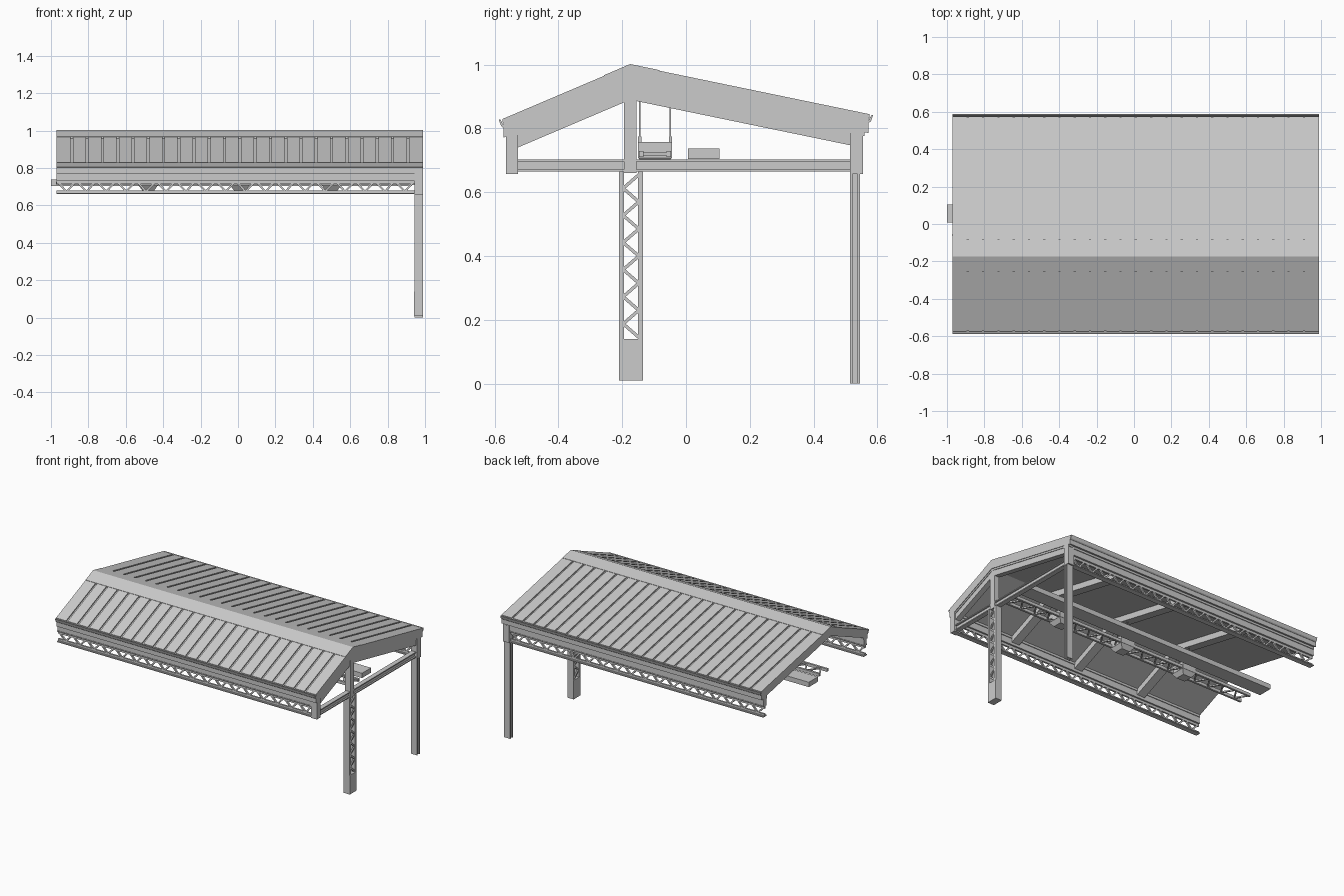
import bpy, bmesh
from mathutils import Vector, Matrix

if "Cube" in bpy.data.objects:
    bpy.data.objects.remove(bpy.data.objects["Cube"])

X0, X1 = -0.97, 0.99          # roof ends
RY = -0.175                   # ridge position


def finish(name, bm):
    bmesh.ops.recalc_face_normals(bm, faces=bm.faces[:])
    me = bpy.data.meshes.new(name)
    bm.to_mesh(me)
    bm.free()
    ob = bpy.data.objects.new(name, me)
    bpy.context.collection.objects.link(ob)
    return ob


def box(bm, x0, x1, y0, y1, z0, z1):
    m = Matrix.Translation(((x0 + x1) / 2, (y0 + y1) / 2, (z0 + z1) / 2))
    m = m @ Matrix.Diagonal((x1 - x0, y1 - y0, z1 - z0, 1))
    bmesh.ops.create_cube(bm, size=1, matrix=m)


def bar(bm, p, q, w, d, side):
    """Flat bar from p to q, width d along the side axis."""
    p, q, s = Vector(p), Vector(q), Vector(side)
    u = (q - p).normalized()
    n = u.cross(s)
    m = Matrix((u * (q - p).length, n * w, s * d)).transposed().to_4x4()
    bmesh.ops.create_cube(bm, size=1, matrix=Matrix.Translation((p + q) / 2) @ m)


def prism(bm, prof, x0, x1):
    """Closed (y, z) profile extruded along x."""
    a = [bm.verts.new((x0, y, z)) for y, z in prof]
    b = [bm.verts.new((x1, y, z)) for y, z in prof]
    n = len(prof)
    bm.faces.new(a)
    bm.faces.new(b[::-1])
    for i in range(n):
        j = (i + 1) % n
        bm.faces.new((a[i], b[i], b[j], a[j]))


def boxes(name, *dims):
    bm = bmesh.new()
    for d in dims:
        box(bm, *d)
    return finish(name, bm)


def zt(y):
    """Roof surface height at y."""
    return 1 - 0.425 * (RY - y) if y < RY else 1 - 0.2067 * (y - RY)


def band(ya, yb, top, bottom):
    """Roof-following profile between two depths under the surface."""
    ys = [ya, RY, yb] if ya < RY < yb else [ya, yb]
    return [(y, zt(y) - top) for y in ys] + [(y, zt(y) - bottom) for y in ys[::-1]]


# roof slab
bm = bmesh.new()
prism(bm, band(-0.572, 0.572, 0.008, 0.06), X0, X1)
finish("roof_slab", bm)

# raised roof panels with narrow grooves between
bm = bmesh.new()
N = 24
step = (X1 - X0) / N
for i in range(N):
    a = X0 + i * step
    for ya, yb in ((-0.575, -0.255), (-0.085, 0.575)):
        prism(bm, band(ya, yb, 0, 0.012), a + (0.006 if i else 0), a + step - (0.006 if i < N - 1 else 0))
finish("roof_panels", bm)

# ridge cap and gable edge trim
bm = bmesh.new()
prism(bm, band(-0.257, -0.083, -0.002, 0.02), X0, X1)
finish("ridge_cap", bm)
bm = bmesh.new()
prism(bm, band(-0.56, 0.56, 0.055, 0.072), X1 - 0.03, X1 - 0.004)
finish("gable_trim", bm)

# gutters along both eaves
bm = bmesh.new()
for s, e in ((-1, 0.828), (1, 0.843)):
    prism(bm, [(s * y, e + z) for y, z in
               ((0.582, 0), (0.587, 0), (0.580, -0.02), (0.573, -0.026), (0.56, -0.026), (0.56, -0.02), (0.572, -0.018))],
          X0, X1)
finish("gutters", bm)

# rafters: end frame and three inner ones
bm = bmesh.new()
prism(bm, band(-0.53, 0.52, 0.06, 0.11), 0.945, 0.982)
for x in (-0.5, 0.0, 0.5):
    prism(bm, band(-0.53, 0.52, 0.055, 0.10), x - 0.03, x + 0.03)
finish("rafters", bm)

# eave fascia, corner blocks and lattice trusses
for name, ya, yb, top in (("front", -0.565, -0.527, 0.80), ("back", 0.515, 0.555, 0.815)):
    yc = (ya + yb) / 2
    boxes(name + "_fascia", (X0, X1, ya, yb, 0.775, top), (X0, X1, ya + 0.005, yb - 0.005, 0.738, 0.778))
    boxes(name + "_corner_block", (0.945, X1, ya, yb, 0.657, 0.78))
    boxes(name + "_truss_chords",
          (X0, 0.95, ya + 0.002, yb - 0.002, 0.731, 0.738), (X0, 0.95, yc - 0.006, yc + 0.006, 0.715, 0.732),
          (X0, 0.95, ya + 0.002, yb - 0.002, 0.66, 0.667), (X0, 0.95, yc - 0.006, yc + 0.006, 0.666, 0.68))
    bm = bmesh.new()
    M = 18
    w = (0.945 - X0) / M
    for i in range(M):
        a = X0 + i * w
        bar(bm, (a + 0.008, yc, 0.722), (a + w / 2, yc, 0.674), 0.010, 0.012, (0, 1, 0))
        bar(bm, (a + w / 2, yc, 0.674), (a + w - 0.008, yc, 0.722), 0.010, 0.012, (0, 1, 0))
    finish(name + "_truss_web", bm)

# end tie beam (channel section) and king post
boxes("tie_beam", (0.958, 0.972, -0.53, 0.52, 0.665, 0.703),
      (0.95, 0.982, -0.53, 0.52, 0.665, 0.672), (0.95, 0.982, -0.53, 0.52, 0.696, 0.703))
boxes("king_post", (0.945, 0.984, -0.195, -0.155, 0.66, 0.93))

# lattice column: shoe, two flanges, zigzag web
boxes("column_shoe", (0.942, 0.99, -0.21, -0.135, 0.01, 0.14))
boxes("column_flanges", (0.943, 0.989, -0.21, -0.194, 0.09, 0.665), (0.943, 0.989, -0.151, -0.135, 0.09, 0.665))
bm = bmesh.new()
n = 12
h = (0.655 - 0.145) / n
for i in range(n):
    ya, yb = (-0.197, -0.148) if i % 2 else (-0.148, -0.197)
    for x in (0.95, 0.982):
        bar(bm, (x, ya, 0.145 + i * h), (x, yb, 0.145 + (i + 1) * h), 0.010, 0.008, (1, 0, 0))
finish("column_web", bm)

# back post, H section
boxes("back_post", (0.945, 0.99, 0.515, 0.522, 0, 0.66), (0.945, 0.99, 0.538, 0.545, 0, 0.66),
      (0.955, 0.98, 0.52, 0.54, 0, 0.66))

# long cable tray
boxes("cable_tray", (-1.0, 0.93, 0.007, 0.105, 0.705, 0.738))

# lamp rails with horizontal lacing
LY = -0.097
boxes("lamp_rails", (X0, 0.95, LY - 0.05, LY - 0.036, 0.71, 0.73), (X0, 0.95, LY + 0.036, LY + 0.05, 0.71, 0.73))
bm = bmesh.new()
M = 36
w = (0.945 - X0) / M
for i in range(M):
    s = 0.042 if i % 2 else -0.042
    bar(bm, (X0 + i * w, LY - s, 0.72), (X0 + (i + 1) * w, LY + s, 0.72), 0.009, 0.009, (0, 0, 1))
finish("lamp_rail_lacing", bm)

# lamps with tapered shades, hung on rods
for i, x in enumerate((-0.48, 0.01, 0.50)):
    bm = bmesh.new()
    box(bm, x - 0.053, x + 0.053, LY - 0.053, LY + 0.053, 0.708, 0.758)
    m = Matrix.Translation((x, LY, 0.694)) @ Matrix.Rotation(0.785398, 4, 'Z')
    bmesh.ops.create_cone(bm, cap_ends=True, segments=4, radius1=0.045, radius2=0.074, depth=0.028, matrix=m)
    finish("lamp_%d" % (i + 1), bm)
    bm = bmesh.new()
    for y in (LY - 0.048, LY + 0.048):
        box(bm, x - 0.002, x + 0.002, y - 0.002, y + 0.002, 0.75, zt(y) - 0.05)
        box(bm, x - 0.005, x + 0.005, y - 0.005, y + 0.005, 0.75, 0.775)
    finish("lamp_rods_%d" % (i + 1), bm)
